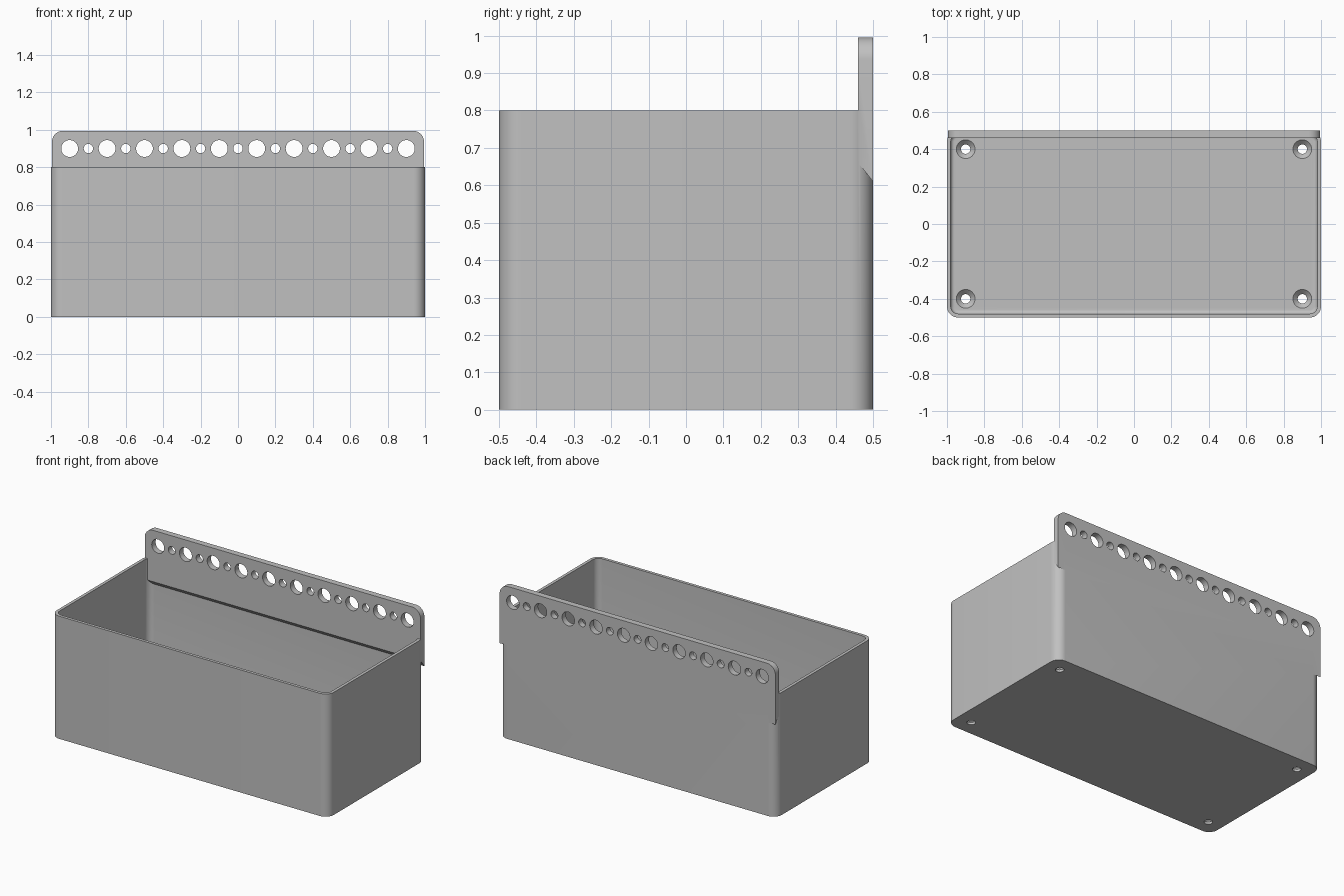
import bpy, bmesh
from math import sin, cos, pi, radians

cube = bpy.data.objects.get("Cube")
if cube:
    bpy.data.objects.remove(cube, do_unlink=True)

grey = bpy.data.materials.new("plain_grey")
grey.use_nodes = True
grey.diffuse_color = (0.53, 0.53, 0.53, 1)
grey.node_tree.nodes["Principled BSDF"].inputs["Base Color"].default_value = grey.diffuse_color

WALL, FLOOR, HEIGHT = 0.02, 0.04, 0.8
CORNER, FILLET = 0.06, 0.02
PLATE_FRONT, PLATE_TOP, PLATE_X = 0.46, 0.995, 0.995


def arc(cx, cy, r, start, sweep, steps):
    return [(cx + r * cos(start + sweep * i / steps), cy + r * sin(start + sweep * i / steps))
            for i in range(steps + 1)]


def rounded_ring(hx, hy, r, z):
    signs = [(1, 1), (-1, 1), (-1, -1), (1, -1)]
    return [(x, y, z) for k, (sx, sy) in enumerate(signs)
            for x, y in arc(sx * (hx - r), sy * (hy - r), r, k * pi / 2, pi / 2, 10)]


def circle(cx, cy, r, steps=40):
    return arc(cx, cy, r, 0, 2 * pi, steps)[:-1]


def solid(name, *lofts):
    """One object from capped lofts, each a list of matching rings."""
    bm = bmesh.new()
    for rings in lofts:
        loops = [[bm.verts.new(p) for p in ring] for ring in rings]
        bm.faces.new(loops[0][::-1])
        bm.faces.new(loops[-1])
        for a, b in zip(loops, loops[1:]):
            for i in range(len(a)):
                j = (i + 1) % len(a)
                bm.faces.new((a[i], a[j], b[j], b[i]))
    bmesh.ops.recalc_face_normals(bm, faces=bm.faces)
    mesh = bpy.data.meshes.new(name)
    bm.to_mesh(mesh)
    bm.free()
    mesh.materials.append(grey)
    ob = bpy.data.objects.new(name, mesh)
    bpy.context.collection.objects.link(ob)
    return ob


def combine(target, other, operation):
    mod = target.modifiers.new(operation.lower(), 'BOOLEAN')
    mod.object, mod.operation, mod.solver = other, operation, 'EXACT'
    bpy.context.view_layer.objects.active = target
    bpy.ops.object.modifier_apply(modifier=mod.name)
    bpy.data.objects.remove(other, do_unlink=True)


# Open box with rounded upright corners
box = solid("storage_box", [rounded_ring(1, 0.5, CORNER, z) for z in (0, HEIGHT)])

# Hollow interior with a filleted floor edge
rings = []
for i in range(7):
    a = i / 6 * pi / 2
    inset = WALL + FILLET * (1 - sin(a))
    rings.append(rounded_ring(1 - inset, 0.5 - inset, CORNER - inset, FLOOR + FILLET * (1 - cos(a))))
rings.append(rounded_ring(1 - WALL, 0.5 - WALL, CORNER - WALL, HEIGHT + 0.1))
combine(box, solid("interior_cutter", rings), 'DIFFERENCE')

# Hanging plate at the back, with a sloped underside
top = (arc(PLATE_X - CORNER, PLATE_TOP - CORNER, CORNER, 0, pi / 2, 10)
       + arc(CORNER - PLATE_X, PLATE_TOP - CORNER, CORNER, pi / 2, pi / 2, 10))
plate = [[(x, y, z) for x, z in top + [(-PLATE_X, low), (PLATE_X, low)]]
         for y, low in ((PLATE_FRONT, 0.66), (0.5, 0.61))]
combine(box, solid("hanging_plate", plate), 'UNION')

# Alternating large and small holes along the plate
holes = []
for i in range(19):
    outline = circle(-0.9 + 0.1 * i, 0.9, 0.025 if i % 2 else 0.045)
    holes.append([[(x, y, z) for x, z in outline] for y in (0.4, 0.6)])
combine(box, solid("plate_hole_cutter", *holes), 'DIFFERENCE')

# Countersunk screw holes in the floor corners
profile = [(0.025, -0.1), (0.025, FLOOR - 0.025), (0.05, FLOOR), (0.05, FLOOR + 0.01)]
screws = [[[(x, y, z) for x, y in circle(sx * 0.9, sy * 0.4, r)] for r, z in profile]
          for sx in (-1, 1) for sy in (-1, 1)]
combine(box, solid("screw_hole_cutter", *screws), 'DIFFERENCE')

bpy.ops.object.select_all(action='DESELECT')
box.select_set(True)
bpy.context.view_layer.objects.active = box
bpy.ops.object.shade_smooth_by_angle(angle=radians(30))
